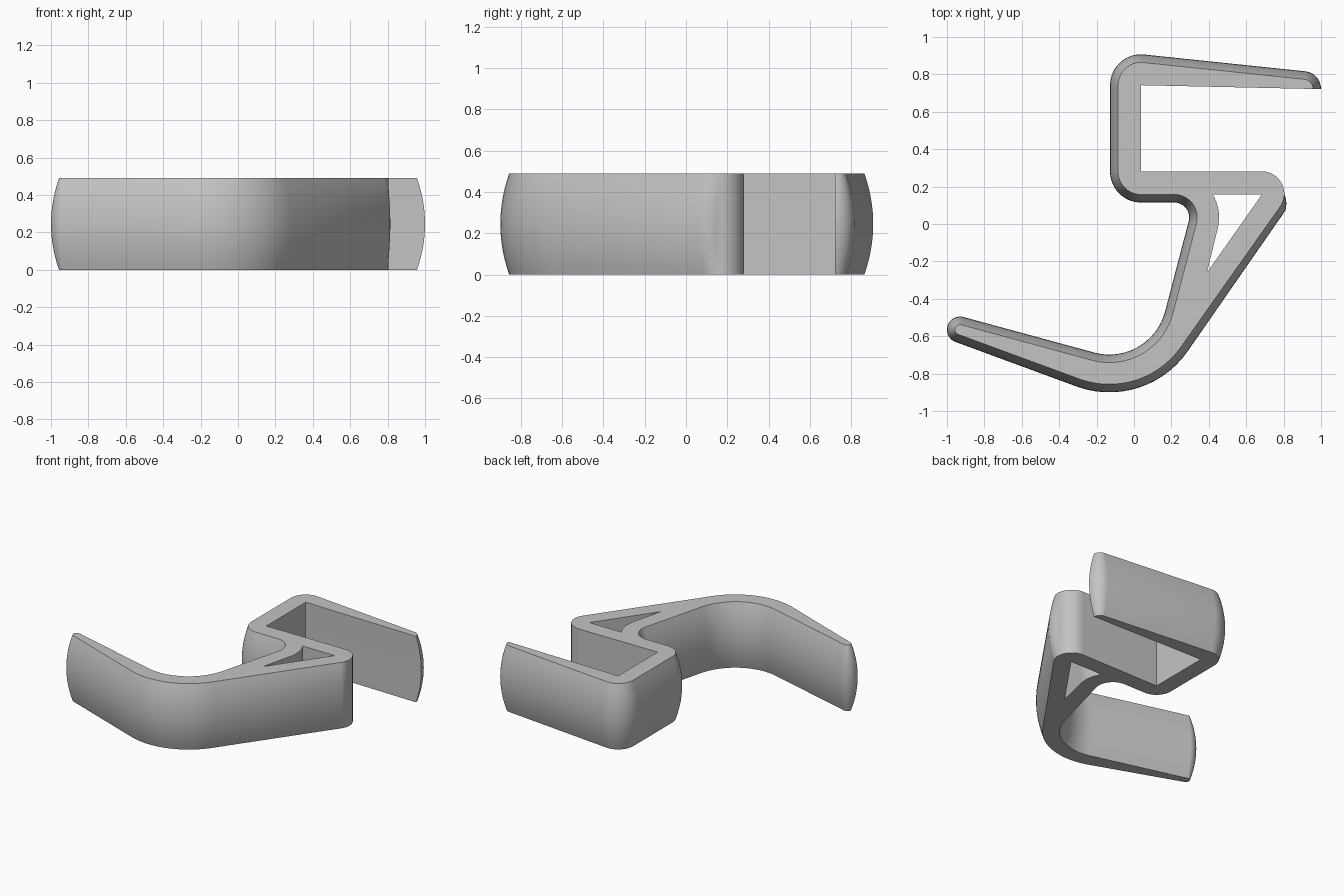
import bpy, bmesh
from math import cos, sin, radians

cube = bpy.data.objects.get("Cube")
if cube:
    bpy.data.objects.remove(cube)

HEIGHT = 0.49
BULGE = 0.043
LAYERS = 14

grey = bpy.data.materials.new("plain grey")
grey.use_nodes = True
colour = (0.55, 0.55, 0.55, 1)
grey.diffuse_color = colour
grey.node_tree.nodes["Principled BSDF"].inputs["Base Color"].default_value = colour


def arc(cx, cy, r, start, end, bulge=BULGE, hollow=False, r_end=None, bulge_end=None):
    """Points on an arc, each with the step it moves towards the rim."""
    n = max(4, int(abs(end - start) / 5))
    r_end = r if r_end is None else r_end
    bulge_end = bulge if bulge_end is None else bulge_end
    points = []
    for i in range(n + 1):
        t = i / n
        a = radians(start + (end - start) * t)
        radius = r + (r_end - r) * t
        inset = (bulge + (bulge_end - bulge) * t) * (1 if hollow else -1)
        points.append((cx + radius * cos(a), cy + radius * sin(a), inset * cos(a), inset * sin(a)))
    return points


def corner(x, y):
    return [(x, y, 0, 0)]


# Outline, counterclockwise from the tip of the upper arm
outline = (
    arc(0.905, 0.722, 0.095, 0, 85)                      # upper arm tip
    + arc(0.037, 0.742, 0.165, 85, 180)                  # channel back corners
    + arc(0.037, 0.28, 0.165, 180, 270)
    + arc(0.215, 0.035, 0.08, 90, -15, hollow=True)      # neck
    + arc(-0.132, -0.39, 0.308, -15, -105, hollow=True)  # inside of hook
    + arc(-0.93, -0.565, 0.07, 75, 251.5)                # hook tip
    + arc(-0.132, -0.39, 0.51, 251.5, 325)               # outside of hook
    + arc(0.682, 0.16, 0.155, -35, 0, bulge=0.035, r_end=0.122, bulge_end=0)
    + arc(0.682, 0.16, 0.122, 0, 90, bulge=0)[1:]        # shoulder
    + corner(0.037, 0.28) + corner(0.037, 0.742)         # flat channel walls
)

# Wedge-shaped opening behind the neck
opening = (arc(0.215, 0.035, 0.24, -15, 31, bulge=0)
           + corner(0.684, 0.158) + corner(0.39, -0.26))

bm = bmesh.new()


def wall(points, layers, inward=False):
    """Stack of rings joined by quads; returns the bottom and top rings."""
    rings = []
    for k in range(layers + 1):
        u = k / layers
        s = (2 * u - 1) ** 2
        rings.append([bm.verts.new((x + dx * s, y + dy * s, u * HEIGHT)) for x, y, dx, dy in points])
    n = len(points)
    for low, high in zip(rings, rings[1:]):
        for i in range(n):
            j = (i + 1) % n
            bm.faces.new((low[i], low[j], high[j], high[i]))
    return rings[0], rings[-1]


outer_rims = wall(outline, LAYERS)
inner_rims = wall(opening, 1)

# Flat top and bottom around the opening
for rims in zip(outer_rims, inner_rims):
    edges = [bm.edges.get((ring[i - 1], ring[i])) for ring in rims for i in range(len(ring))]
    bmesh.ops.triangle_fill(bm, edges=edges, use_beauty=True, use_dissolve=False)

bmesh.ops.recalc_face_normals(bm, faces=bm.faces)
mesh = bpy.data.meshes.new("hook_clip")
bm.to_mesh(mesh)
bm.free()
mesh.materials.append(grey)

clip = bpy.data.objects.new("hook_clip", mesh)
bpy.context.collection.objects.link(clip)
bpy.ops.object.select_all(action="DESELECT")
clip.select_set(True)
bpy.context.view_layer.objects.active = clip
bpy.ops.object.shade_smooth_by_angle(angle=radians(30))
